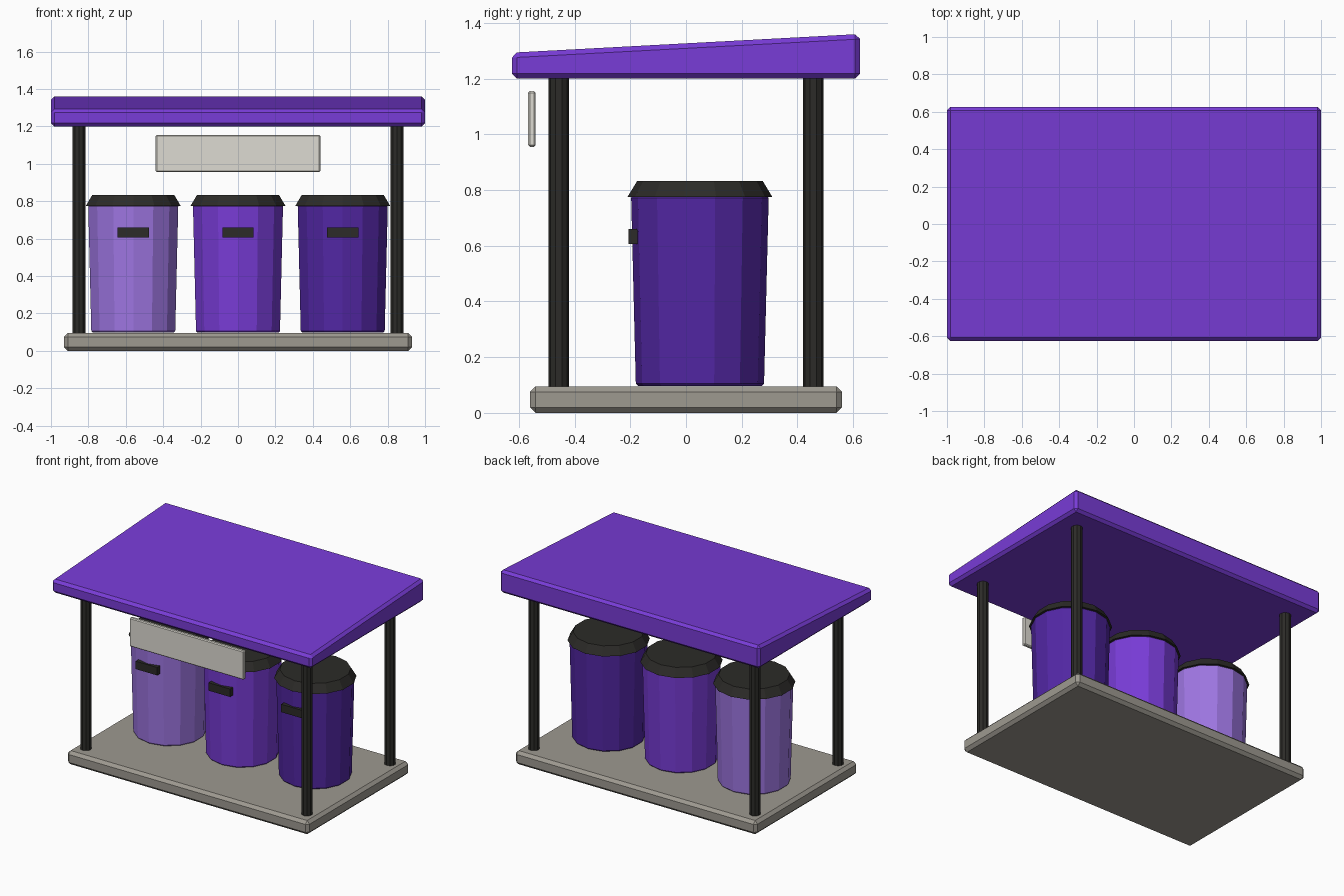
import bpy
from math import pi

if "Cube" in bpy.data.objects:
    bpy.data.objects.remove(bpy.data.objects["Cube"])


def material(name, rgb):
    m = bpy.data.materials.new(name)
    m.diffuse_color = (*rgb, 1)
    m.use_nodes = True
    m.node_tree.nodes["Principled BSDF"].inputs["Base Color"].default_value = m.diffuse_color
    return m


PURPLE = material("purple", (0.19, 0.045, 0.68))
LILAC = material("lilac", (0.34, 0.18, 0.76))
VIOLET = material("violet", (0.085, 0.02, 0.37))
BLACK = material("charcoal", (0.025, 0.024, 0.021))
STONE = material("stone", (0.34, 0.32, 0.28))
CREAM = material("cream", (0.73, 0.71, 0.65))


def finish(ob, name, mat, bevel=0):
    ob.name = name
    ob.data.materials.append(mat)
    if bevel:
        mod = ob.modifiers.new("bevel", 'BEVEL')
        mod.width = bevel
        mod.segments = 1
        mod.limit_method = 'ANGLE'
        mod.angle_limit = pi / 4
    return ob


def box(name, size, centre, mat, bevel=0):
    bpy.ops.mesh.primitive_cube_add(size=1, location=centre)
    ob = bpy.context.object
    for v in ob.data.vertices:
        v.co = [c * s for c, s in zip(v.co, size)]
    return finish(ob, name, mat, bevel)


def frustum(name, sides, r1, r2, x, y, z1, z2, mat, bevel=0):
    bpy.ops.mesh.primitive_cone_add(vertices=sides, radius1=r1, radius2=r2, depth=z2 - z1,
                                    location=(x, y, (z1 + z2) / 2))
    return finish(bpy.context.object, name, mat, bevel)


# Base slab and hanging sign board
box("base_slab", (1.86, 1.12, 0.095), (0, 0, 0.0475), STONE, 0.02)
box("sign_board", (0.88, 0.027, 0.20), (0, -0.553, 1.055), CREAM, 0.006)

# Roof: a slab whose top rises towards the back
roof = box("roof", (2.0, 1.25, 0.16), (0, 0, 1.28), PURPLE, 0.018)
for v in roof.data.vertices:
    if v.co.z > 0 and v.co.y < 0:
        v.co.z -= 0.067

# Corner posts
for sx, side in ((-1, "left"), (1, "right")):
    for sy, end in ((-1, "front"), (1, "back")):
        frustum(f"{end}_{side}_post", 10, 0.037, 0.037, sx * 0.85, sy * 0.457, 0.085, 1.21, BLACK)

# Three bins with lids and front handles
for x, side, mat in ((-0.56, "left", LILAC), (0, "middle", PURPLE), (0.56, "right", VIOLET)):
    frustum(f"{side}_bin", 14, 0.23, 0.247, x, 0.05, 0.097, 0.78, mat, 0.008)
    frustum(f"{side}_bin_lid", 14, 0.26, 0.225, x, 0.05, 0.775, 0.833, BLACK)
    box(f"{side}_bin_handle", (0.166, 0.035, 0.055), (x, -0.189, 0.633), BLACK)
